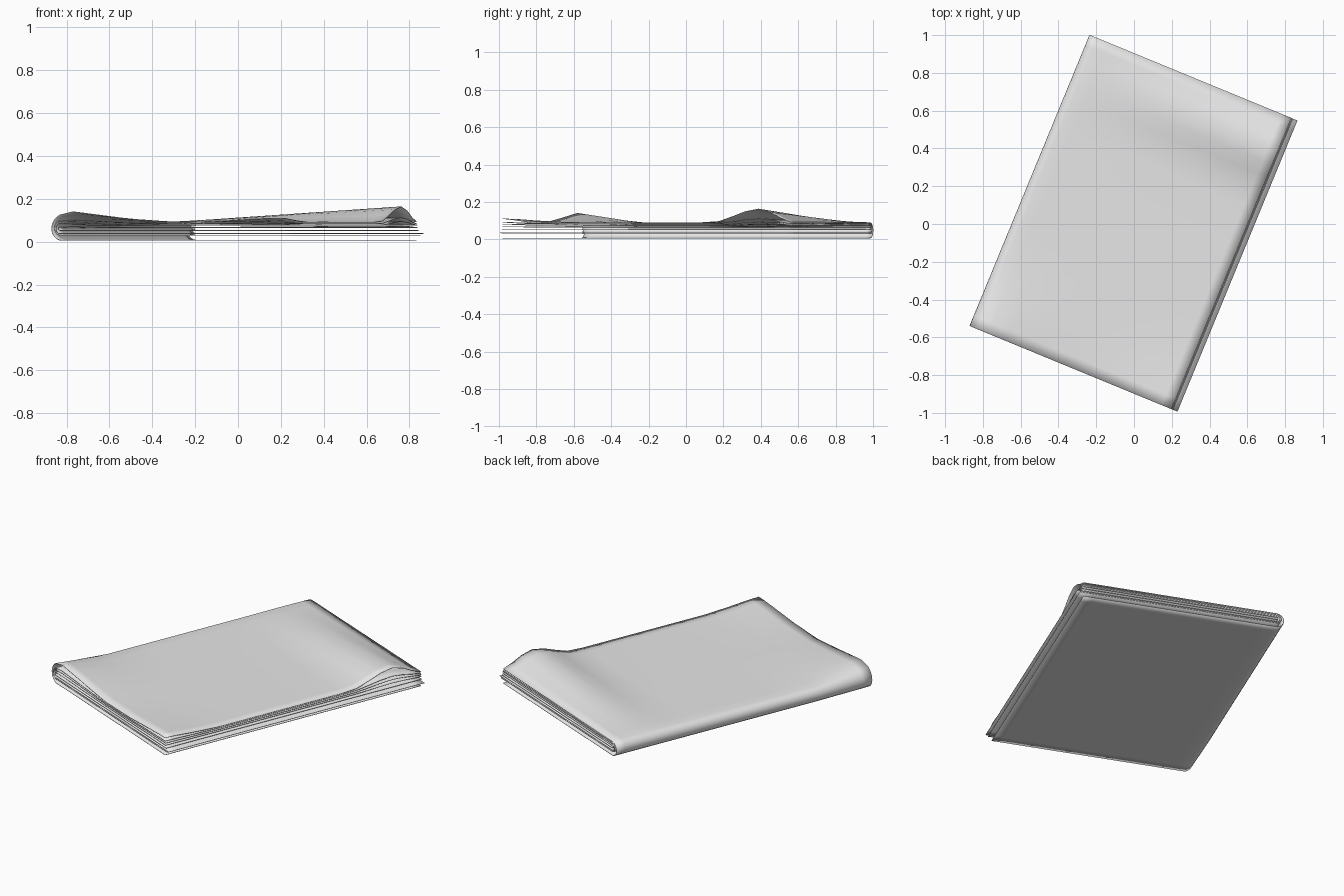
import bpy, bmesh, math
from mathutils import Vector, Matrix

cube = bpy.data.objects.get("Cube")
if cube:
    bpy.data.objects.remove(cube, do_unlink=True)

paper = bpy.data.materials.new("pale grey paper")
paper.use_nodes = True
paper.diffuse_color = (0.8, 0.8, 0.8, 1)
paper.node_tree.nodes["Principled BSDF"].inputs["Base Color"].default_value = (0.8, 0.8, 0.8, 1)

LENGTH, WIDTH, FOLD = 1.667, 1.155, 0.042
# The stack lies turned on the ground; its local origin is the front fold corner
PLACE = Matrix.Translation((-0.87, -0.54, 0)) @ Matrix.Rotation(math.radians(-22.4), 4, "Z")
V_STEPS = (0, 0.06, 0.2, 0.35, 0.6, 0.9, 1.15, 1.25, 1.33, 1.4, 1.48, 1.55, 1.61, LENGTH)
U_STEPS = (0.108, 0.2, 0.35, 0.55, 0.8, 1.0, 1.1)


def smooth(t):
    t = max(0, min(1, t))
    return t * t * (3 - 2 * t)


def lift(u, v):
    """Height of the creases and curled corners in the upper pages."""
    # ridge running across the back, growing toward the open side
    across = smooth(1 - (1.48 - v) / 0.28) if v < 1.48 else smooth(1 - (v - 1.48) / 0.21)
    ridge = 0.073 * across * max(0, min(1, u / WIDTH))
    # curled corner beside the fold
    along = 0.5 + 0.5 * u / 0.108 if u < 0.108 else max(0, 1 - (u - 0.108) / 0.42)
    corner = 0.05 * along * max(0, 1 - v / 0.35)
    # slight curl at the open front corner
    curl = 0.02 * smooth((u - 0.7) / 0.45) * smooth(1 - v / 0.35)
    return ridge + corner + curl


def folded_sheet(name, low, high, low_end, high_end, flex):
    """One sheet folded in a U, loose along its other three sides."""
    r, mid = (high - low) / 2, (high + low) / 2
    path = [(low_end, low, 0)] + [(u, low, 0) for u in reversed(U_STEPS)]
    for i in range(9):
        a = -math.pi / 2 - math.pi * i / 8
        path.append((FOLD + r * math.cos(a), mid + r * math.sin(a), i / 8))
    path += [(u, high, 1) for u in U_STEPS] + [(high_end, high, 1)]

    bm = bmesh.new()
    rows = [[bm.verts.new(PLACE @ Vector((u, v, z + flex * w * lift(u, v))))
             for u, z, w in path] for v in V_STEPS]
    for a, b in zip(rows, rows[1:]):
        for i in range(len(path) - 1):
            bm.faces.new((a[i], b[i], b[i + 1], a[i + 1]))
    bmesh.ops.recalc_face_normals(bm, faces=bm.faces)
    for f in bm.faces:
        f.smooth = True
    mesh = bpy.data.meshes.new(name)
    bm.to_mesh(mesh)
    bm.free()
    mesh.materials.append(paper)
    obj = bpy.data.objects.new(name, mesh)
    bpy.context.collection.objects.link(obj)
    solid = obj.modifiers.new("paper thickness", "SOLIDIFY")
    solid.thickness = 0.003
    solid.offset = 0
    return obj


# Nested sheets, outermost first
folded_sheet("outer_sheet", 0.007, 0.090, WIDTH, WIDTH, 1.0)
folded_sheet("second_sheet", 0.030, 0.083, 1.175, WIDTH, 0.4)
folded_sheet("third_sheet", 0.038, 0.076, 1.19, 1.16, 0.25)
folded_sheet("inner_sheet", 0.052, 0.066, 1.165, 1.16, 0.1)
